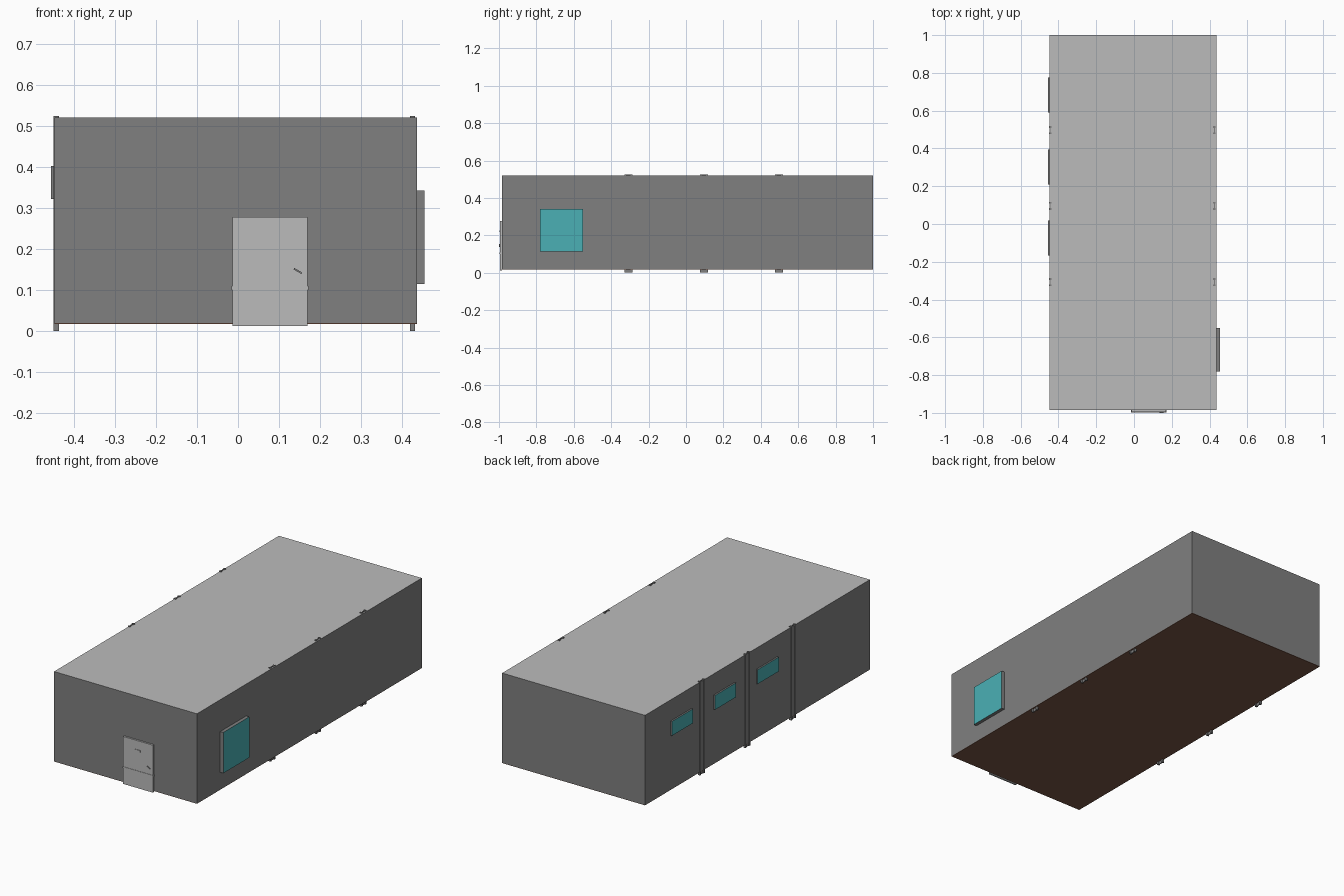
import bpy
import bmesh
from mathutils import Matrix, Vector

if "Cube" in bpy.data.objects:
    bpy.data.objects.remove(bpy.data.objects["Cube"])


def material(name, r, g, b):
    m = bpy.data.materials.new(name)
    m.diffuse_color = (r, g, b, 1)
    m.use_nodes = True
    m.node_tree.nodes["Principled BSDF"].inputs["Base Color"].default_value = m.diffuse_color
    return m


WALL = material("wall grey", 0.216, 0.216, 0.216)
LIGHT = material("light grey", 0.50, 0.50, 0.50)
GLASS = material("teal glass", 0.069, 0.434, 0.462)
BROWN = material("floor brown", 0.188, 0.089, 0.058)


def add_box(bm, x, y, z):
    """Add a box given as (min, max) pairs."""
    size = Vector((x[1] - x[0], y[1] - y[0], z[1] - z[0]))
    mid = Vector((x[0] + x[1], y[0] + y[1], z[0] + z[1])) / 2
    bmesh.ops.create_cube(bm, size=1, matrix=Matrix.Translation(mid) @ Matrix.Diagonal(size).to_4x4())


def finish(name, bm, mats, rule=None):
    me = bpy.data.meshes.new(name)
    bm.normal_update()
    if rule:
        for f in bm.faces:
            f.material_index = rule(f)
    for m in mats:
        me.materials.append(m)
    bm.to_mesh(me)
    bm.free()
    ob = bpy.data.objects.new(name, me)
    bpy.context.collection.objects.link(ob)
    return ob


def box(name, x, y, z, mats, rule=None):
    bm = bmesh.new()
    add_box(bm, x, y, z)
    return finish(name, bm, mats, rule)


X0, X1, Y0, Y1 = -0.447, 0.436, -0.985, 1.0

# Building shell: grey walls, light roof on top
box("walls_and_roof", (X0, X1), (Y0, Y1), (0.019, 0.52), [WALL, LIGHT],
    lambda f: 1 if f.normal.z > 0.5 else 0)

# Floor slab
box("floor", (X0, X1), (Y0, Y1), (0.017, 0.019), [BROWN])

# Door with kick strip, letter slot and slanted handle
box("door", (-0.014, 0.17), (-0.995, Y0), (0.012, 0.277), [LIGHT])
box("door_strip", (-0.016, 0.172), (-0.997, Y0), (0.1, 0.109), [LIGHT])
box("letter_slot", (0.06, 0.094), (-0.998, -0.994), (0.217, 0.227), [LIGHT])
handle = box("door_handle", (-0.011, 0.011), (-1.0, -0.994), (-0.002, 0.002), [WALL])
handle.location = (0.146, 0, 0.146)
handle.rotation_euler.y = 0.53

# Windows: grey frame block with a glass outer face
box("large_window", (X1, 0.455), (-0.78, -0.55), (0.114, 0.342), [WALL, GLASS],
    lambda f: 1 if f.normal.x > 0.5 else 0)
for i, y in enumerate((-0.075, 0.302, 0.683)):
    box(f"small_window_{i + 1}", (-0.456, X0), (y - 0.093, y + 0.093), (0.322, 0.402),
        [WALL, GLASS], lambda f: 1 if f.normal.x < -0.5 else 0)

# Steel H-section columns along both long walls
for side, x in (("left", (-0.45, -0.437)), ("right", (0.419, 0.432))):
    for i, y in enumerate((-0.308, 0.096, 0.497)):
        bm = bmesh.new()
        mid = (x[0] + x[1]) / 2
        add_box(bm, x, (y - 0.021, y - 0.012), (0, 0.524))
        add_box(bm, x, (y + 0.012, y + 0.021), (0, 0.524))
        add_box(bm, (mid - 0.002, mid + 0.002), (y - 0.012, y + 0.012), (0, 0.524))
        finish(f"{side}_column_{i + 1}", bm, [WALL])
